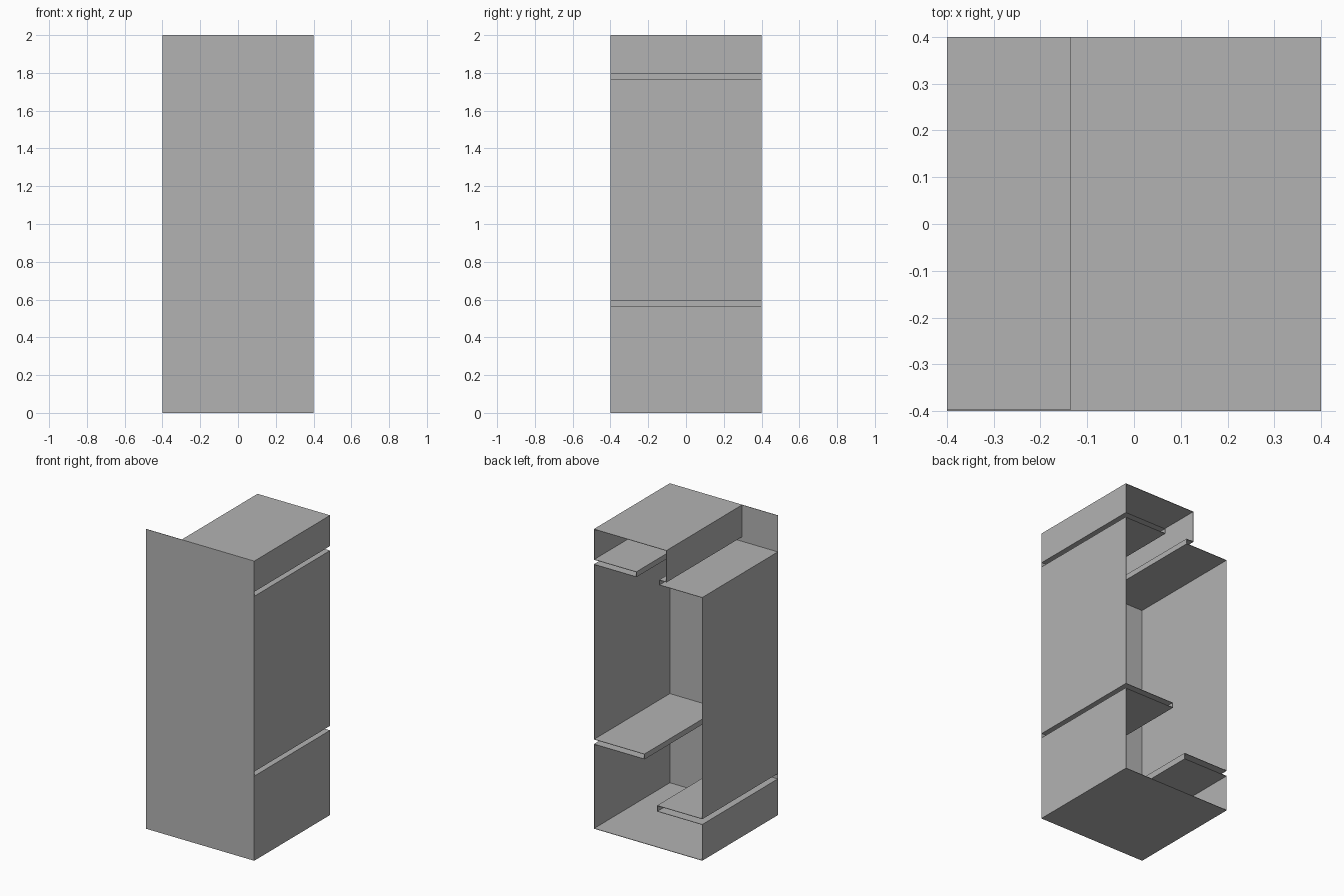
import bpy
import bmesh

cube = bpy.data.objects.get("Cube")
if cube:
    bpy.data.objects.remove(cube, do_unlink=True)

HALF, HEIGHT, SHEET = 0.4, 2.0, 0.003

grey = bpy.data.materials.new("plain grey")
grey.use_nodes = True
colour = (0.45, 0.45, 0.45, 1)
grey.diffuse_color = colour
grey.node_tree.nodes["Principled BSDF"].inputs["Base Color"].default_value = colour


def add_object(name, bm):
    mesh = bpy.data.meshes.new(name)
    bm.to_mesh(mesh)
    bm.free()
    mesh.materials.append(grey)
    obj = bpy.data.objects.new(name, mesh)
    bpy.context.collection.objects.link(obj)
    return obj


def slot(x_start, x_inner, x_end, z_start, z_end):
    """Sheet folded inward from one wall and back out to the next."""
    return [(x_start, z_start), (x_inner, z_start), (x_inner, z_end), (x_end, z_end)]


# Folded shell: floor, left wall with two slots, roof, right wall with two slots
profile = [(-HALF, 0), (HALF, 0)]
profile += slot(HALF, 0.03, HALF, 0.565, 0.595)
profile += slot(HALF, 0.09, HALF, 1.765, 1.795)
profile += [(HALF, HEIGHT), (-0.136, HEIGHT)]
profile += slot(-0.136, -0.085, -HALF, 1.787, 1.757)
profile += slot(-HALF, -0.07, -HALF, 0.277, 0.242)

bm = bmesh.new()
front = [bm.verts.new((x, -HALF, z)) for x, z in profile]
back = [bm.verts.new((x, HALF, z)) for x, z in profile]
for i in range(len(profile)):
    j = (i + 1) % len(profile)
    bm.faces.new((front[i], back[i], back[j], front[j]))
shell = add_object("folded_shell", bm)
sheet = shell.modifiers.new("sheet thickness", "SOLIDIFY")
sheet.thickness = SHEET
sheet.offset = -1
sheet.use_even_offset = True

# Full-height front panel; the back stays open
bm = bmesh.new()
bmesh.ops.create_cube(bm, size=1)
bmesh.ops.scale(bm, verts=bm.verts, vec=(2 * HALF, SHEET, HEIGHT))
bmesh.ops.translate(bm, verts=bm.verts, vec=(0, -HALF + SHEET / 2, HEIGHT / 2))
add_object("front_panel", bm)
